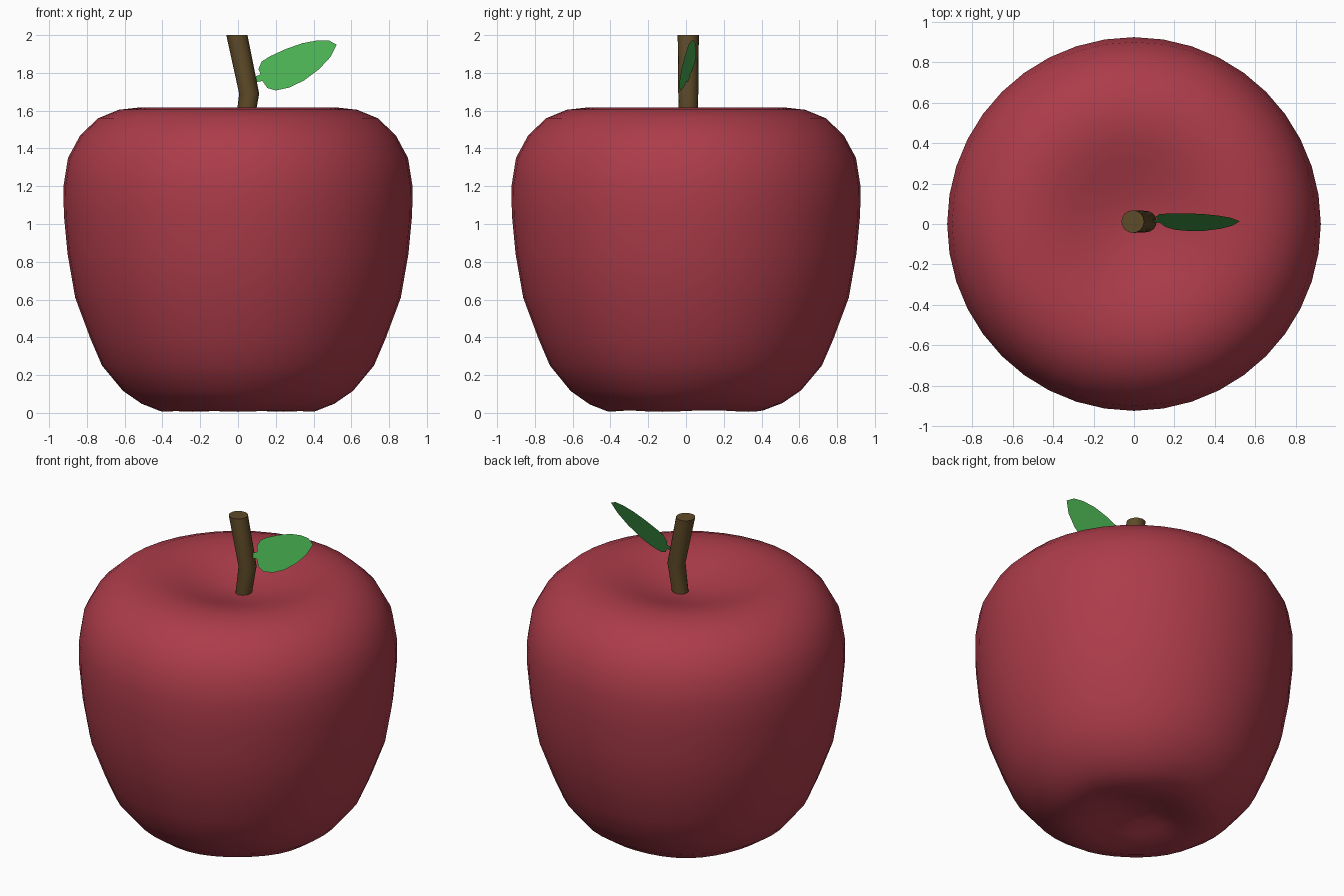
import bpy, bmesh
from math import sin, cos, pi, radians
from mathutils import Vector

if "Cube" in bpy.data.objects:
    bpy.data.objects.remove(bpy.data.objects["Cube"])


def make(name, bm, color, smooth=None):
    me = bpy.data.meshes.new(name)
    bm.to_mesh(me)
    bm.free()
    ob = bpy.data.objects.new(name, me)
    bpy.context.collection.objects.link(ob)
    mat = bpy.data.materials.new(name + "_colour")
    mat.diffuse_color = (*color, 1)
    mat.use_nodes = True
    mat.node_tree.nodes["Principled BSDF"].inputs["Base Color"].default_value = mat.diffuse_color
    me.materials.append(mat)
    if smooth:
        bpy.ops.object.select_all(action='DESELECT')
        ob.select_set(True)
        bpy.context.view_layer.objects.active = ob
        bpy.ops.object.shade_smooth_by_angle(angle=radians(smooth))
    return ob


def loft(bm, rings, cap=False):
    loops = [[bm.verts.new(p) for p in ring] for ring in rings]
    n = len(loops[0])
    for a, b in zip(loops, loops[1:]):
        for i in range(n):
            j = (i + 1) % n
            bm.faces.new((a[i], a[j], b[j], b[i]))
    if cap:
        bm.faces.new(loops[0][::-1])
        bm.faces.new(loops[-1])
    return loops


# Apple flesh: revolved profile with dimples and a faintly lobed underside
profile = [(0.04, 0.085), (0.12, 0.075), (0.22, 0.04), (0.32, 0.012), (0.41, 0.006),
           (0.51, 0.045), (0.61, 0.115), (0.72, 0.25), (0.78, 0.39), (0.862, 0.61),
           (0.902, 0.84), (0.922, 1.05), (0.924, 1.2), (0.9, 1.35), (0.835, 1.47),
           (0.74, 1.56), (0.63, 1.605), (0.52, 1.617), (0.42, 1.606), (0.31, 1.577),
           (0.2, 1.543), (0.1, 1.522), (0.04, 1.515)]
N = 40
rings = []
for r, z in profile:
    lobe = max(0, 1 - z / 0.3) * min(1, r / 0.4)
    rings.append([(r * cos(t), r * sin(t), max(0, z + 0.004 * lobe * (1 - cos(5 * t + pi / 2))))
                  for t in (2 * pi * i / N for i in range(N))])
bm = bmesh.new()
loft(bm, rings, cap=True)
make("apple_body", bm, (0.413, 0.045, 0.068), 60)

# Bent stem
bm = bmesh.new()
path = [((0.026, 0.012, 1.47), 0.047), ((0.059, 0.012, 1.69), 0.053), ((-0.006, 0.012, 2.0), 0.056)]
loft(bm, [[(c[0] + r * cos(t), c[1] + r * sin(t), c[2])
           for t in (2 * pi * i / 16 for i in range(16))] for c, r in path], cap=True)
make("stem", bm, (0.113, 0.069, 0.021), 30)

# Leaf: flat blade twisted about its long axis
outline = [(0.09, 1.75), (0.13, 1.757), (0.155, 1.72), (0.2, 1.707), (0.27, 1.722), (0.35, 1.76),
           (0.43, 1.82), (0.49, 1.885), (0.522, 1.95), (0.48, 1.972), (0.42, 1.972),
           (0.34, 1.957), (0.25, 1.925), (0.17, 1.888), (0.125, 1.86), (0.108, 1.82),
           (0.12, 1.793), (0.09, 1.78)]
bm = bmesh.new()
across = Vector((-0.403, 0.915))
base = Vector((0.1, 1.765))
bm.faces.new([bm.verts.new((x, 0.014 + 0.45 * across.dot(Vector((x, z)) - base), z))
              for x, z in outline])
make("leaf", bm, (0.065, 0.42, 0.08))
